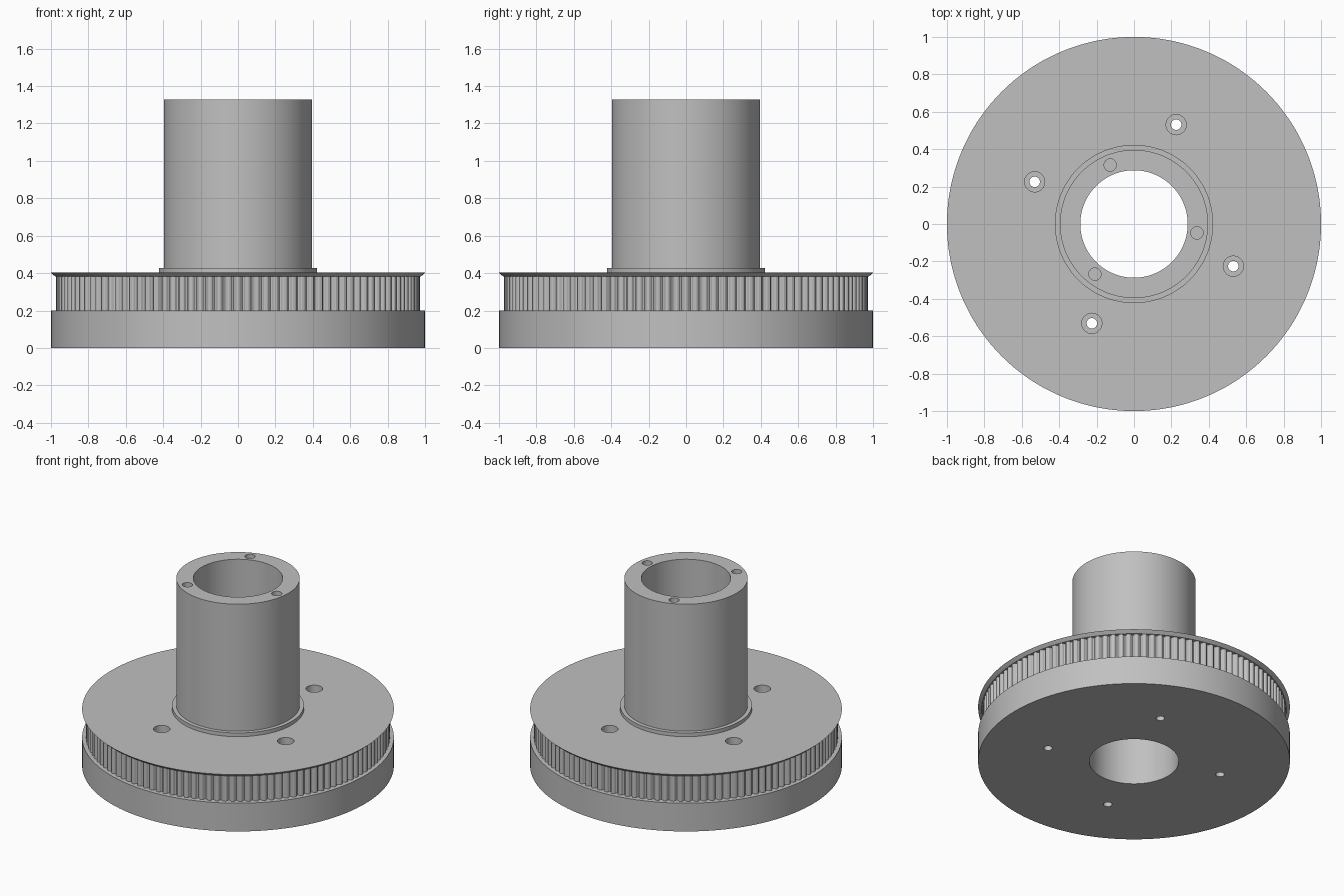
import bpy, bmesh, math
from math import cos, sin, pi, radians

if "Cube" in bpy.data.objects:
    bpy.data.objects.remove(bpy.data.objects["Cube"], do_unlink=True)

TEETH = 120
STEPS = 8                       # points around each tooth pitch
SEGS = TEETH * STEPS
GROOVE = [0, 0, 0.004, 0.016, 0.02, 0.016, 0.004, 0]   # groove depth over one pitch

grey = bpy.data.materials.new("plain_grey")
grey.use_nodes = True
colour = (0.53, 0.53, 0.53, 1)
grey.diffuse_color = colour
grey.node_tree.nodes["Principled BSDF"].inputs["Base Color"].default_value = colour


def make_object(name, bm):
    bmesh.ops.recalc_face_normals(bm, faces=bm.faces)
    mesh = bpy.data.meshes.new(name)
    bm.to_mesh(mesh)
    bm.free()
    mesh.materials.append(grey)
    obj = bpy.data.objects.new(name, mesh)
    bpy.context.collection.objects.link(obj)
    return obj


def add_cylinder(bm, r, angle, reach, z0, z1, segs=48):
    """Upright cylinder at a polar position."""
    x, y = reach * cos(angle), reach * sin(angle)
    rings = [[bm.verts.new((x + r * cos(2 * pi * i / segs), y + r * sin(2 * pi * i / segs), z))
              for i in range(segs)] for z in (z0, z1)]
    bm.faces.new(rings[0])
    bm.faces.new(rings[1])
    for i in range(segs):
        j = (i + 1) % segs
        bm.faces.new((rings[0][i], rings[0][j], rings[1][j], rings[1][i]))


# Closed wall profile: radius, height, toothed or not
profile = [
    (0.287, 0, False), (1.0, 0, False), (1.0, 0.2, False),          # base disc
    (0.974, 0.2, True), (0.974, 0.382, True),                       # toothed band
    (0.978, 0.382, False), (1.0, 0.402, False),                     # flared flange
    (0.423, 0.402, False), (0.423, 0.428, False),                   # collar
    (0.396, 0.428, False), (0.396, 1.327, False), (0.287, 1.327, False),  # tube
]
bm = bmesh.new()
rings = []
for r, z, toothed in profile:
    ring = []
    for i in range(SEGS):
        a = 2 * pi * i / SEGS
        rr = r - GROOVE[i % STEPS] if toothed else r
        ring.append(bm.verts.new((rr * cos(a), rr * sin(a), z)))
    rings.append(ring)
for k, low in enumerate(rings):
    high = rings[(k + 1) % len(rings)]
    for i in range(SEGS):
        j = (i + 1) % SEGS
        bm.faces.new((low[i], low[j], high[j], high[i]))
pulley = make_object("toothed_pulley", bm)

# Screw holes through the disc, their counterbores, and blind holes in the tube rim
through, bores = bmesh.new(), bmesh.new()
for k in range(4):
    a = radians(67 + 90 * k)
    add_cylinder(through, 0.028, a, 0.577, -0.1, 0.6)
    add_cylinder(bores, 0.054, a, 0.577, 0.2, 0.6)
for k in range(3):
    add_cylinder(bores, 0.033, radians(112 + 120 * k), 0.34, 1.03, 1.5)

for name, cutter_bm in (("screw_hole_cutter", through), ("bore_cutter", bores)):
    cutter = make_object(name, cutter_bm)
    cutter.hide_render = True
    mod = pulley.modifiers.new(name, "BOOLEAN")
    mod.operation = "DIFFERENCE"
    mod.solver = "EXACT"
    mod.object = cutter
    bpy.context.view_layer.objects.active = pulley
    bpy.ops.object.modifier_apply(modifier=name)
    bpy.data.objects.remove(cutter, do_unlink=True)

# Smooth round walls, crisp edges
for o in bpy.context.selected_objects:
    o.select_set(False)
pulley.select_set(True)
bpy.context.view_layer.objects.active = pulley
bpy.ops.object.shade_smooth_by_angle(angle=radians(25))
